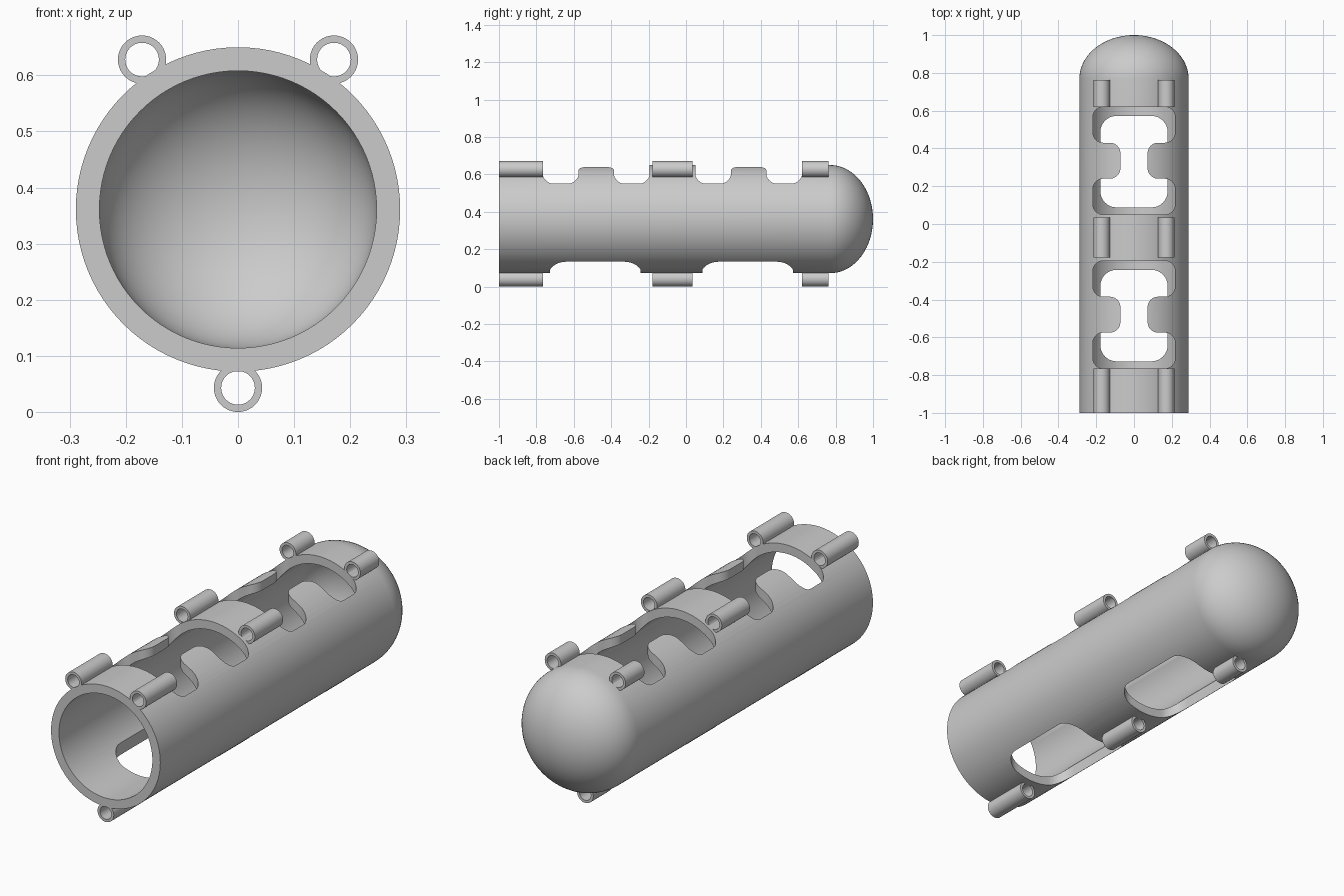
import bpy, bmesh, math
from mathutils import Vector

if "Cube" in bpy.data.objects:
    bpy.data.objects.remove(bpy.data.objects["Cube"], do_unlink=True)

grey = bpy.data.materials.new("plain grey")
grey.use_nodes = True
grey.diffuse_color = (0.6, 0.6, 0.6, 1)
grey.node_tree.nodes["Principled BSDF"].inputs["Base Color"].default_value = (0.6, 0.6, 0.6, 1)

AXIS_Z = 0.361      # height of the tube's axis
R_OUT, R_IN = 0.289, 0.247
DOME_Y = 0.77       # where the tube turns into the dome


def make_object(name, bm):
    bmesh.ops.recalc_face_normals(bm, faces=bm.faces)
    mesh = bpy.data.meshes.new(name)
    bm.to_mesh(mesh)
    bm.free()
    mesh.materials.append(grey)
    obj = bpy.data.objects.new(name, mesh)
    bpy.context.collection.objects.link(obj)
    return obj


def revolve(name, profile, centre, steps):
    """Spin a closed (radius, y) profile about the y direction."""
    bm = bmesh.new()
    verts = [bm.verts.new(Vector((r, y, 0)) + centre) for r, y in profile]
    edges = [bm.edges.new((v, verts[i - 1])) for i, v in enumerate(verts)]
    bmesh.ops.spin(bm, geom=verts + edges, cent=centre, axis=(0, 1, 0),
                   angle=2 * math.pi, steps=steps)
    bmesh.ops.remove_doubles(bm, verts=bm.verts, dist=0.0001)
    return make_object(name, bm)


def prism(name, outline, radius, z0, z1):
    """Vertical prism with rounded corners."""
    bm = bmesh.new()
    face = bm.faces.new([bm.verts.new((x, y, z0)) for x, y in outline])
    bmesh.ops.bevel(bm, geom=face.verts[:], offset=radius, offset_type='OFFSET',
                    segments=8, profile=0.5, affect='VERTICES')
    side = bmesh.ops.extrude_face_region(bm, geom=bm.faces[:])["geom"]
    bmesh.ops.translate(bm, vec=(0, 0, z1 - z0),
                        verts=[g for g in side if isinstance(g, bmesh.types.BMVert)])
    obj = make_object(name, bm)
    obj.hide_render = True
    return obj


def smooth(obj):
    bpy.ops.object.select_all(action='DESELECT')
    obj.select_set(True)
    bpy.context.view_layer.objects.active = obj
    bpy.ops.object.shade_smooth_by_angle(angle=math.radians(35))


# Hollow tube with a closed, flattened dome at the back
def dome(radius, depth, n=20):
    return [(radius * math.cos(i / n * math.pi / 2) if i < n else 0,
             DOME_Y + depth * math.sin(i / n * math.pi / 2)) for i in range(n + 1)]


profile = [(R_OUT, -1)] + dome(R_OUT, 0.23) + dome(R_IN, 0.19)[::-1] + [(R_IN, -1)]
tube = revolve("domed_tube", profile, Vector((0, 0, AXIS_Z)), 96)

# Openings: waisted slots on top, plain rounded slots below
cutters = []
for mid in (-0.48, 0.335):
    quarter = [(0.218, 0.285), (0.218, 0.095), (0.072, 0.095)]
    right = quarter + [(x, -y) for x, y in quarter[::-1]]
    outline = right + [(-x, y) for x, y in right[::-1]]
    cutters.append(prism("top_slot_cutter", [(x, y + mid) for x, y in outline],
                         0.055, AXIS_Z, 0.8))
    low = mid - 0.005
    box = [(sx * 0.178, low + sy * 0.242) for sx, sy in ((1, 1), (1, -1), (-1, -1), (-1, 1))]
    cutters.append(prism("bottom_slot_cutter", box, 0.085, -0.1, AXIS_Z))

bpy.context.view_layer.objects.active = tube
for cutter in cutters:
    mod = tube.modifiers.new("slot", 'BOOLEAN')
    mod.operation = 'DIFFERENCE'
    mod.solver = 'EXACT'
    mod.object = cutter
    bpy.ops.object.modifier_apply(modifier=mod.name)
for cutter in cutters:
    bpy.data.objects.remove(cutter, do_unlink=True)
smooth(tube)

# Three rows of small guide sleeves
rows = {"left": (0.171, 0.628), "right": (-0.171, 0.628), "bottom": (0, 0.043)}
spans = {"front": (-1, -0.765), "middle": (-0.178, 0.035), "back": (0.62, 0.762)}
for row, (x, z) in rows.items():
    for place, (y0, y1) in spans.items():
        ring = [(0.043, y0), (0.043, y1), (0.03, y1), (0.03, y0)]
        smooth(revolve(f"{place}_{row}_sleeve", ring, Vector((x, 0, z)), 40))
